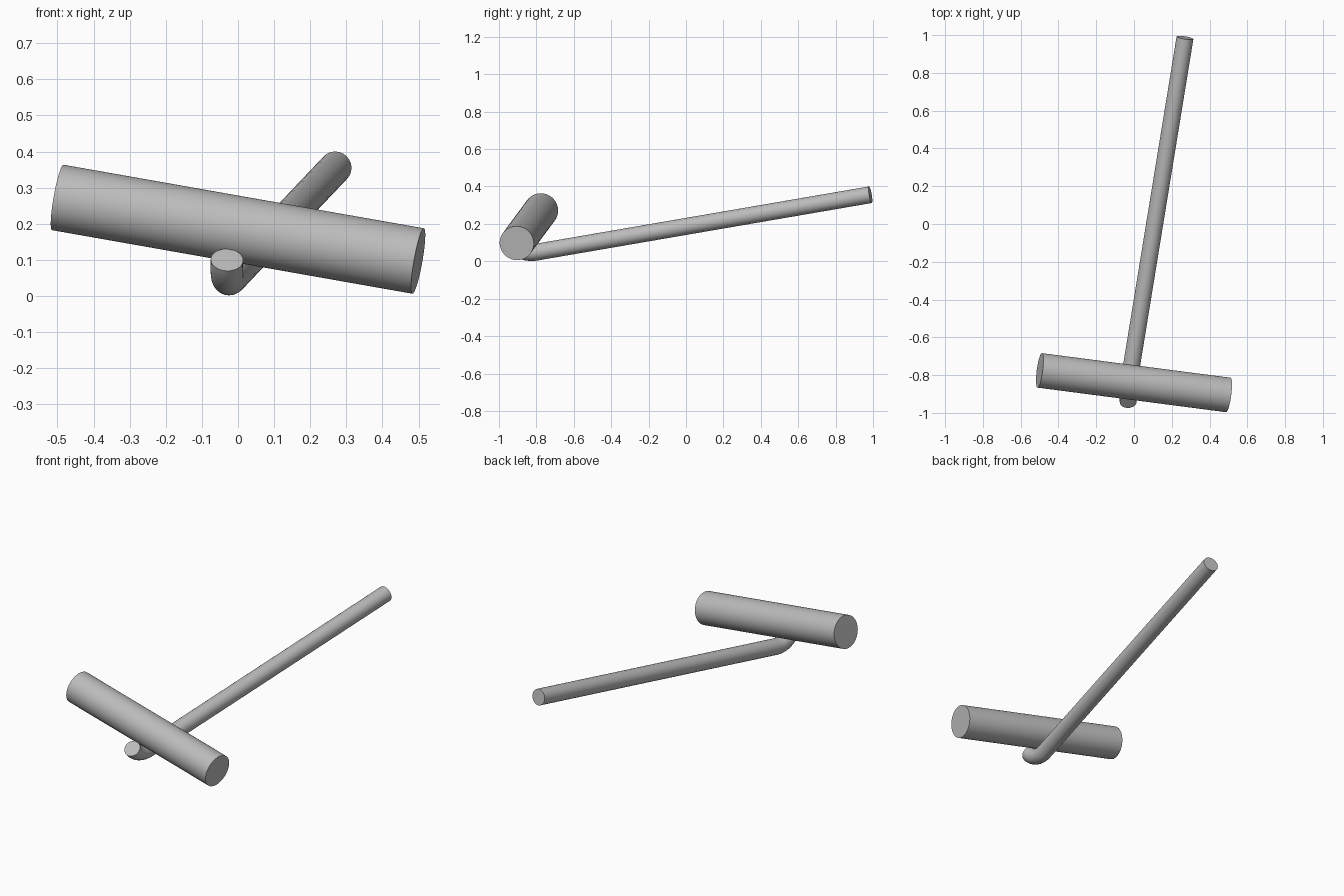
import bpy
import math
from mathutils import Vector

cube = bpy.data.objects.get("Cube")
if cube:
    bpy.data.objects.remove(cube, do_unlink=True)

grey = bpy.data.materials.new("plain grey")
grey.use_nodes = True
colour = (0.5, 0.5, 0.5, 1)
grey.diffuse_color = colour
grey.node_tree.nodes["Principled BSDF"].inputs["Base Color"].default_value = colour


def finish(obj, name):
    obj.name = obj.data.name = name
    obj.data.materials.clear()
    obj.data.materials.append(grey)
    bpy.ops.object.select_all(action='DESELECT')
    obj.select_set(True)
    bpy.context.view_layer.objects.active = obj
    bpy.ops.object.shade_smooth_by_angle(angle=math.radians(35))


# Wide cylinder lying across the rod
left_end = Vector((0.499, -0.905, 0.097))
right_end = Vector((-0.499, -0.775, 0.273))
axis = left_end - right_end
bpy.ops.mesh.primitive_cylinder_add(
    vertices=64, radius=0.092, depth=axis.length,
    location=(left_end + right_end) / 2,
    rotation=axis.to_track_quat('Z', 'Y').to_euler())
finish(bpy.context.object, "cross_cylinder")

# Rod: long straight run, then an upward bend in the plane square to the cylinder
tip = Vector((0.27, 0.986, 0.356))
bend_start = Vector((-0.021, -0.80, 0.049))
bend_radius, bend_angle, steps = 0.15, math.radians(60), 16
forward = (bend_start - tip).normalized()
up = forward.cross(axis).normalized()
path = [tip]
for i in range(steps + 1):
    a = bend_angle * i / steps
    path.append(bend_start + bend_radius * (math.sin(a) * forward + (1 - math.cos(a)) * up))

curve = bpy.data.curves.new("rod_path", 'CURVE')
curve.dimensions = '3D'
curve.bevel_depth = 0.045
curve.bevel_resolution = 10
curve.use_fill_caps = True
spline = curve.splines.new('POLY')
spline.points.add(len(path) - 1)
for point, co in zip(spline.points, path):
    point.co = (*co, 1)
rod = bpy.data.objects.new("bent_rod", curve)
bpy.context.collection.objects.link(rod)
bpy.ops.object.select_all(action='DESELECT')
rod.select_set(True)
bpy.context.view_layer.objects.active = rod
bpy.ops.object.convert(target='MESH')
finish(bpy.context.object, "bent_rod")
